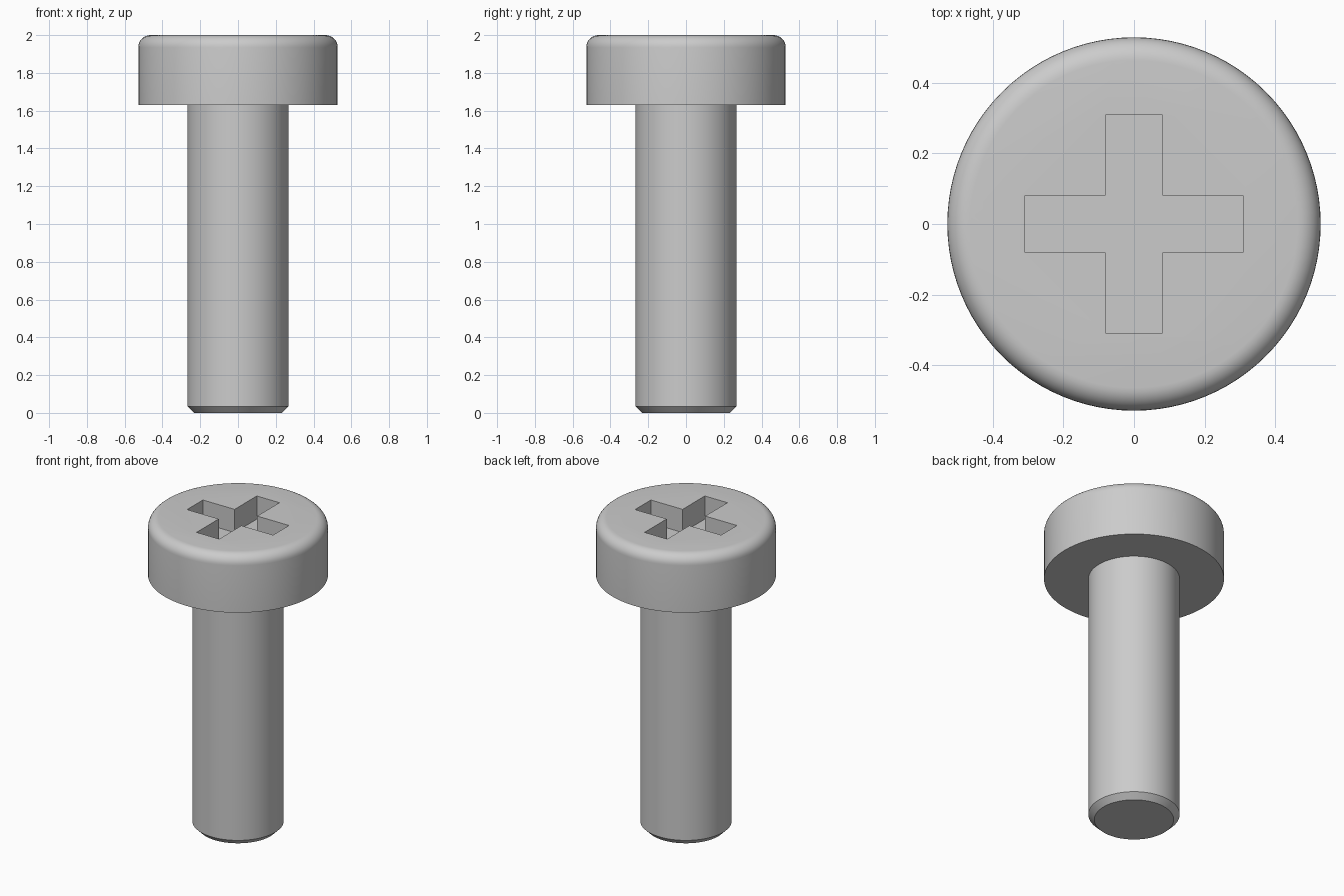
import bpy, bmesh
from math import sin, cos, pi, radians

if "Cube" in bpy.data.objects:
    bpy.data.objects.remove(bpy.data.objects["Cube"])

SEG = 96
HEAD_R, SHAFT_R = 0.528, 0.268
HEAD_Z, TOP, FILLET, CHAMFER = 1.63, 2.0, 0.065, 0.035
ARM, HALF_W, DEPTH = 0.308, 0.081, 0.15


def make_object(name, bm):
    bmesh.ops.recalc_face_normals(bm, faces=bm.faces)
    mesh = bpy.data.meshes.new(name)
    bm.to_mesh(mesh)
    bm.free()
    obj = bpy.data.objects.new(name, mesh)
    bpy.context.collection.objects.link(obj)
    return obj


def lathe(name, profile):
    """Revolve (radius, z) points about z and cap both ends."""
    bm = bmesh.new()
    rings = [[bm.verts.new((r * cos(2 * pi * i / SEG), r * sin(2 * pi * i / SEG), z))
              for i in range(SEG)] for r, z in profile]
    for a, b in zip(rings, rings[1:]):
        for i in range(SEG):
            j = (i + 1) % SEG
            bm.faces.new((a[i], a[j], b[j], b[i]))
    bm.faces.new(rings[0][::-1])
    bm.faces.new(rings[-1])
    return make_object(name, bm)


# Screw body: chamfered shank, flat underside, rounded head rim
profile = [(SHAFT_R - CHAMFER, 0), (SHAFT_R, CHAMFER), (SHAFT_R, HEAD_Z), (HEAD_R, HEAD_Z)]
for k in range(9):
    t = pi / 2 * k / 8
    profile.append((HEAD_R - FILLET + FILLET * cos(t), TOP - FILLET + FILLET * sin(t)))
screw = lathe("screw_body", profile)

# Cross-shaped cutter for the driver recess
bm = bmesh.new()
w, a = HALF_W, ARM
outline = [(w, w), (w, a), (-w, a), (-w, w), (-a, w), (-a, -w),
           (-w, -w), (-w, -a), (w, -a), (w, -w), (a, -w), (a, w)]
base = bm.faces.new([bm.verts.new((x, y, TOP - DEPTH)) for x, y in outline])
top = bmesh.ops.extrude_face_region(bm, geom=[base])
bmesh.ops.translate(bm, vec=(0, 0, DEPTH + 0.1),
                    verts=[v for v in top["geom"] if isinstance(v, bmesh.types.BMVert)])
cutter = make_object("recess_cutter", bm)
cutter.hide_render = True

# Cut the recess, then smooth while keeping hard edges
mod = screw.modifiers.new("recess", "BOOLEAN")
mod.operation = "DIFFERENCE"
mod.solver = "EXACT"
mod.object = cutter
bpy.ops.object.select_all(action="DESELECT")
screw.select_set(True)
bpy.context.view_layer.objects.active = screw
bpy.ops.object.modifier_apply(modifier=mod.name)
bpy.data.objects.remove(cutter)
bpy.ops.object.shade_smooth_by_angle(angle=radians(30))
